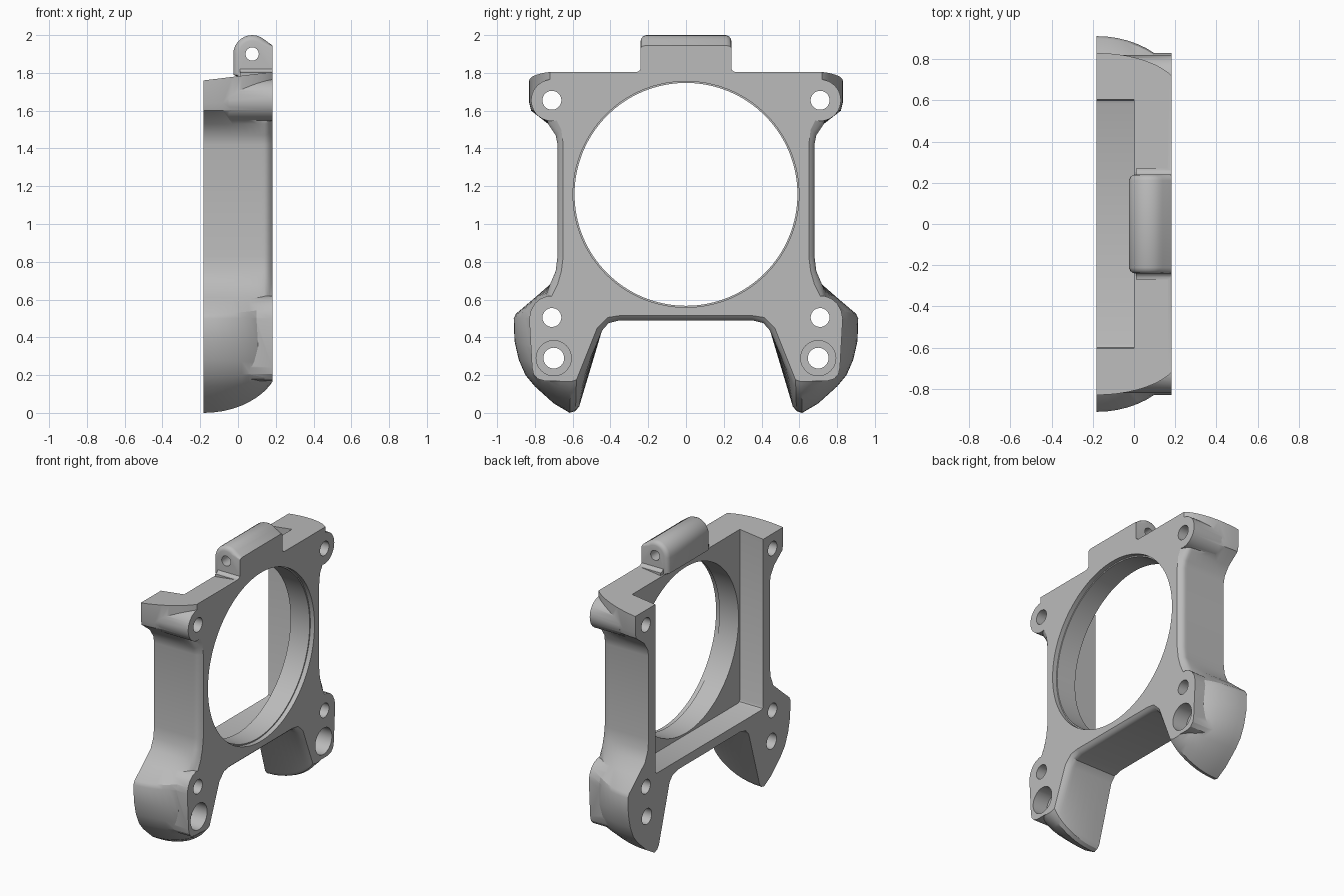
import bpy, bmesh, math

cube = bpy.data.objects.get("Cube")
if cube:
    bpy.data.objects.remove(cube, do_unlink=True)

HALF = 0.1825          # half thickness of the bracket

grey = bpy.data.materials.new("satin_grey")
grey.use_nodes = True
colour = (0.5, 0.5, 0.5, 1)
grey.diffuse_color = colour
grey.node_tree.nodes["Principled BSDF"].inputs["Base Color"].default_value = colour


def loft(name, rings):
    """Solid skinned through rings of equal length, capped at both ends."""
    bm = bmesh.new()
    loops = [[bm.verts.new(p) for p in ring] for ring in rings]
    count = len(loops[0])
    for a, b in zip(loops, loops[1:]):
        for i in range(count):
            j = (i + 1) % count
            bm.faces.new((a[i], a[j], b[j], b[i]))
    bm.faces.new(loops[0])
    bm.faces.new(loops[-1])
    bmesh.ops.recalc_face_normals(bm, faces=bm.faces)
    mesh = bpy.data.meshes.new(name)
    bm.to_mesh(mesh)
    bm.free()
    mesh.materials.append(grey)
    obj = bpy.data.objects.new(name, mesh)
    bpy.context.collection.objects.link(obj)
    return obj


def prism_x(name, outline, start, end):
    return loft(name, [[(x, y, z) for y, z in outline] for x in (start, end)])


def circle(cu, cv, radius, steps=40):
    angles = [math.tau * i / steps for i in range(steps)]
    return [(cu + radius * math.cos(a), cv + radius * math.sin(a)) for a in angles]


def combine(target, tool, operation):
    mod = target.modifiers.new("combine", 'BOOLEAN')
    mod.operation = operation
    mod.solver = 'EXACT'
    mod.object = tool
    bpy.context.view_layer.objects.active = target
    bpy.ops.object.modifier_apply(modifier=mod.name)
    bpy.data.objects.remove(tool, do_unlink=True)


# Half outline of the frame: (y, z) at the back, then (y, z) at the mounting face
outline = [
    ((.35, .49), (.35, .515)), ((.41, .475), (.415, .505)),      # lower rail
    ((.445, .435), (.47, .45)), ((.565, .035), (.57, .2)),       # inside of leg
    ((.585, .01), (.58, .175)), ((.615, 0), (.61, .165)),        # leg tip
    ((.7, .05), (.66, .165)), ((.8, .14), (.7, .18)),
    ((.85, .2), (.72, .21)), ((.885, .28), (.73, .25)),
    ((.908, .38), (.745, .33)), ((.912, .5), (.745, .51)),       # outside of leg
    ((.9, .525), (.74, .56)), ((.8, .61), (.71, .62)),
    ((.72, .68), (.68, .68)), ((.69, .75), (.66, .75)),
    ((.68, .83), (.65, .83)), ((.68, 1.42), (.65, 1.42)),        # side wall
    ((.69, 1.47), (.66, 1.5)), ((.73, 1.53), (.69, 1.56)),
    ((.82, 1.6), (.715, 1.62)), ((.83, 1.64), (.72, 1.66)),      # top ear
    ((.83, 1.76), (.72, 1.805)),
]


def section(x):
    """Frame outline at depth x: domed legs and ears, small edge fillet elsewhere."""
    u = (x + HALF) / (2 * HALF)
    dome = (1 - math.sqrt(1 - (.9 * u) ** 2)) / (1 - math.sqrt(1 - .9 ** 2))
    fillet = max(0, (x - .14) / (HALF - .14)) ** 2
    half = []
    for (by, bz), (fy, fz) in outline:
        w = dome if math.hypot(fy - by, fz - bz) > .06 else fillet
        rise = u if bz > 1.7 else w          # the top face is a straight slope
        half.append((by + (fy - by) * w, bz + (fz - bz) * rise))
    return [(x, y, z) for y, z in half] + [(x, -y, z) for y, z in reversed(half)]


depths = [-HALF, -.13, -.08, -.03, .02, .06, .1, .125, .14, .152, .163, .173, HALF]
frame = loft("bracket_frame", [section(x) for x in depths])

# Screw bosses on the ears and legs
leg_boss = [(.62, .19), (.64, .17), (.75, .17), (.785, .18), (.807, .205), (.815, .24),
            (.83, .5), (.822, .54), (.8, .58), (.77, .605), (.73, .62), (.67, .61)]
for side in (1, -1):
    ear_boss = circle(side * .71, 1.655, .11)
    combine(frame, prism_x("ear_boss", ear_boss, -.05, HALF), 'UNION')
    pad = [(side * y, z) for y, z in leg_boss]
    combine(frame, prism_x("leg_boss", pad, .02, HALF), 'UNION')

# Open-topped pocket in the back, with small corner fillets on its floor
pocket = [(-.605, 2.1), (-.605, .575), (-.599, .561), (-.585, .555),
          (.585, .555), (.599, .561), (.605, .575), (.605, 2.1)]
combine(frame, prism_x("pocket_cutter", pocket, -1, 0), 'DIFFERENCE')

# Hinge lug along the top edge
arc = [math.radians(180 - 13 * i) for i in range(11)]
lug = [(HALF, 1.77), (.02, 1.77), (-.025, 1.79)]
lug += [(.075 + .1 * math.cos(a), 1.9 + .1 * math.sin(a)) for a in arc]
lug += [(HALF, 1.945)]
lug_rings = []
for y, inset in ((-.24, .03), (-.237, .018), (-.228, .007), (-.212, 0),
                 (.212, 0), (.228, .007), (.237, .018), (.24, .03)):
    ring = []
    for x, z in lug:
        # Round the lug ends by pulling the upper edge inwards
        if z > 1.89:
            scale = 1 - inset / .1
            x = x if x == HALF else .075 + (x - .075) * scale
            z = 1.9 + (z - 1.9) * scale
        elif x < 0:
            x += inset
        ring.append((x, y, z))
    lug_rings.append(ring)
combine(frame, loft("hinge_lug", lug_rings), 'UNION')

# Fillets where the lug meets the top edge
for side in (1, -1):
    curve = [(.27 - .035 * math.cos(a), 1.838 - .035 * math.sin(a))
             for a in (math.radians(15 * i) for i in range(7))]
    foot = [(side * y, z) for y, z in [(.22, 1.78), (.22, 1.838)] + curve + [(.27, 1.78)]]
    combine(frame, prism_x("lug_fillet", foot, .01, HALF), 'UNION')

# Hinge pin hole
pin = circle(.075, 1.9, .035)
pin_cutter = loft("pin_cutter", [[(x, y, z) for x, z in pin] for y in (-.5, .5)])
combine(frame, pin_cutter, 'DIFFERENCE')

# Large round opening with a shallow step at the mounting face
combine(frame, prism_x("opening_cutter", circle(0, 1.157, .59, 128), -1, 1), 'DIFFERENCE')
combine(frame, prism_x("step_cutter", circle(0, 1.157, .598, 128), .15, 1), 'DIFFERENCE')

# Screw holes, the lowest pair counterbored
for side in (1, -1):
    for y, z, radius, start in ((.71, 1.655, .05, -1), (.71, .505, .05, -1),
                                (.7, .29, .055, -1), (.7, .29, .093, .07)):
        hole = circle(side * y, z, radius)
        combine(frame, prism_x("hole_cutter", hole, start, 1), 'DIFFERENCE')

# Smooth curved surfaces while keeping machined edges crisp
bpy.ops.object.select_all(action='DESELECT')
frame.select_set(True)
bpy.context.view_layer.objects.active = frame
bpy.ops.object.shade_smooth_by_angle(angle=math.radians(28))
